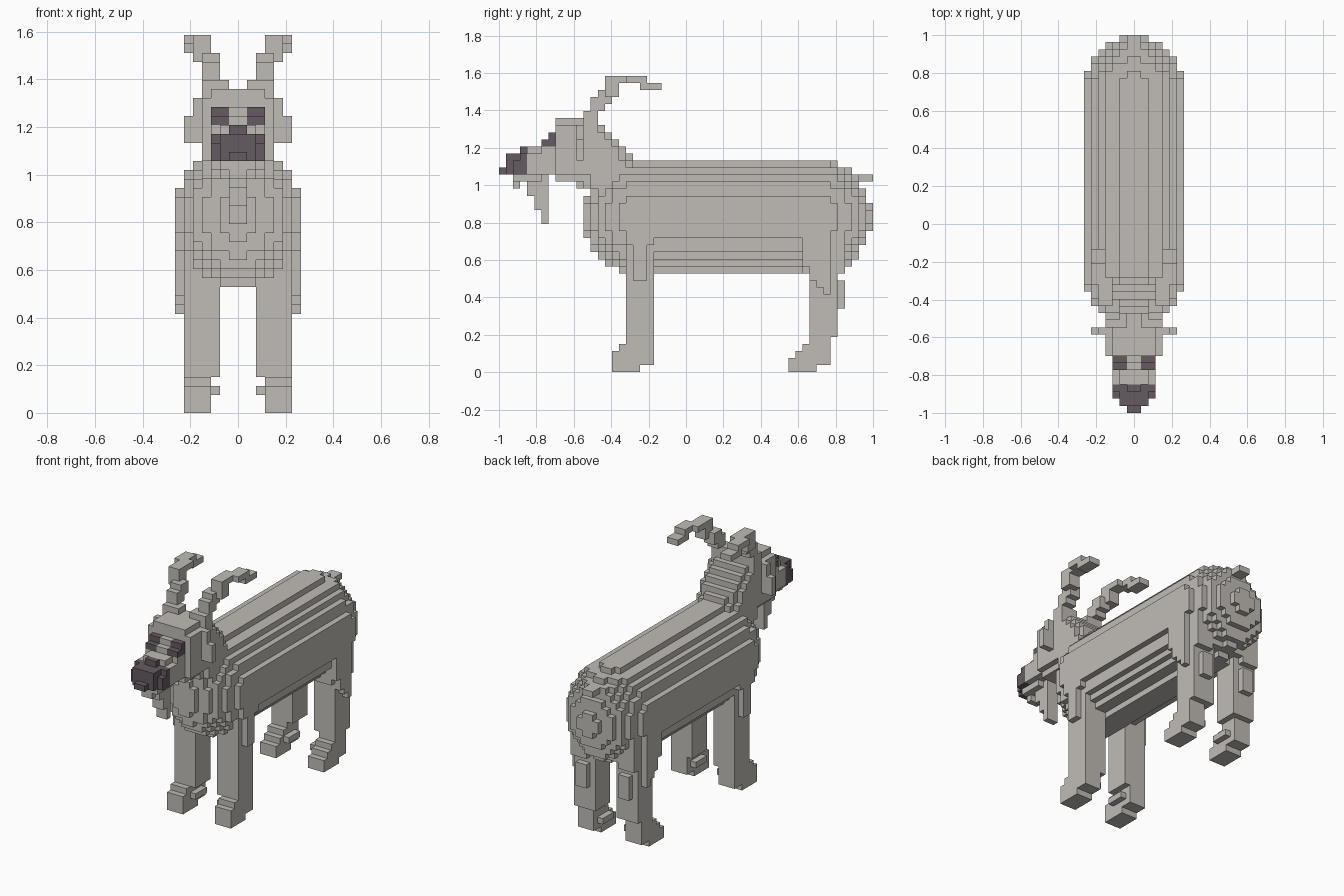
import bpy
import bmesh
from mathutils import Vector

LENGTH = 53              # blocks from nose to rump
UNIT = 2 / LENGTH

old = bpy.data.objects.get("Cube")
if old:
    bpy.data.objects.remove(old, do_unlink=True)


def material(name, rgb):
    mat = bpy.data.materials.new(name)
    mat.use_nodes = True
    colour = (*rgb, 1)
    mat.diffuse_color = colour
    mat.node_tree.nodes["Principled BSDF"].inputs["Base Color"].default_value = colour
    return mat


grey = material("warm grey", (.53, .505, .47))
dark = material("dark mauve", (.13, .105, .12))


def boxes(*ranges):
    """Blocks inside boxes given as x, y and z start/end pairs."""
    return {(x, y, z)
            for x0, x1, y0, y1, z0, z1 in ranges
            for x in range(x0, x1)
            for y in range(y0, y1)
            for z in range(z0, z1)}


def mirrored(blocks):
    return blocks | {(-1 - x, y, z) for x, y, z in blocks}


def build(name, blocks, mat):
    """Make one object from the outer skin of a set of blocks."""
    bm = bmesh.new()
    corners = {}

    def corner(p):
        key = tuple(round(c) for c in p)
        if key not in corners:
            x, y, z = key
            corners[key] = bm.verts.new((x * UNIT, y * UNIT - 1, z * UNIT))
        return corners[key]

    for block in sorted(blocks):
        middle = Vector(block) + Vector((.5, .5, .5))
        for axis in range(3):
            for sign in (-1, 1):
                near = list(block)
                near[axis] += sign
                if tuple(near) in blocks:
                    continue
                normal, u = Vector((0, 0, 0)), Vector((0, 0, 0))
                normal[axis] = sign / 2
                u[(axis + 1) % 3] = .5
                v = normal.cross(u) * 2
                centre = middle + normal
                bm.faces.new([corner(centre + a * u + b * v)
                              for a, b in ((-1, -1), (1, -1), (1, 1), (-1, 1))])
    mesh = bpy.data.meshes.new(name)
    bm.to_mesh(mesh)
    bm.free()
    mesh.materials.append(mat)
    obj = bpy.data.objects.new(name, mesh)
    bpy.context.collection.objects.link(obj)
    return obj


# Barrel body with rounded chest and rump
def in_body(x, y, z):
    front, back = 19.5, 45.5
    cap = max(0, front - y) / 7.4 + max(0, y - back) / 7.25
    return (x / 7) ** 2 + ((z - 22) / 8) ** 2 + cap ** 2 < 1


body = {b for b in boxes((-7, 7, 12, LENGTH, 14, 30))
        if in_body(*(c + .5 for c in b))}
build("body", body, grey)
build("tail", boxes((-1, 1, 49, 53, 27, 28)), grey)

# Neck: oval layers sloping back into the shoulders
neck = set()
for z in range(26, 36):
    back = min(49 - z, 20)
    centre, reach = (11 + back) / 2, (back - 11) / 2 + .2
    neck |= {(x, y, z) for x, y, _ in boxes((-5, 5, 11, 20, z, z + 1))
             if ((x + .5) / 4.3) ** 2 + ((y + .5 - centre) / reach) ** 2 < 1}
build("neck", neck, grey)

# Dark nose and eyes, kept apart from the grey head
nose = boxes((-3, 3, 2, 4, 28, 30), (-2, 2, 1, 4, 28, 31),
             (-1, 1, 0, 1, 28, 29), (-3, 3, 3, 4, 30, 31), (-1, 1, 3, 4, 31, 32))
eyes = mirrored(boxes((1, 3, 6, 7, 32, 33), (2, 3, 7, 8, 32, 34),
                      (1, 3, 7, 8, 33, 34), (2, 3, 8, 9, 33, 34)))
build("nose", nose, dark)
build("eyes", eyes, dark)

# Skull, stepped muzzle and jaw
head = boxes((-4, 4, 8, 13, 28, 35), (-3, 3, 8, 13, 27, 36),
             (-3, 3, 4, 8, 28, 31), (-2, 2, 4, 8, 28, 32),
             (-3, 3, 6, 8, 31, 33), (-3, 3, 7, 8, 33, 34),
             (-2, 2, 2, 6, 27, 28), (-1, 1, 2, 3, 26, 27))
build("head", head - eyes - nose, grey)
build("beard", boxes((-1, 1, 4, 5, 25, 27), (-1, 1, 5, 6, 23, 28),
                     (-1, 1, 6, 7, 21, 28)), grey)

# Ears
ears = mirrored(boxes((4, 6, 11, 12, 30, 33), (4, 5, 11, 12, 33, 35)))
build("ears", ears, grey)

# Horns: rise in steps, then sweep back and outward
horns = boxes((1, 4, 12, 14, 35, 37), (2, 4, 13, 15, 37, 39),
              (2, 4, 14, 16, 38, 40), (3, 5, 15, 17, 39, 42),
              (3, 5, 17, 19, 41, 42), (4, 6, 18, 21, 41, 42),
              (4, 6, 20, 23, 40, 41))
build("horns", mirrored(horns), grey)

# Front legs with shoulder ridge and stepped hoof
front_leg = boxes((2, 6, 18, 22, 4, 20), (6, 7, 19, 21, 13, 19),
                  (6, 7, 18, 22, 18, 20), (3, 6, 17, 22, 3, 4),
                  (3, 6, 16, 22, 1, 3), (2, 6, 18, 21, 2, 3),
                  (3, 6, 16, 20, 0, 1))
build("front_legs", mirrored(front_leg), grey)

# Hind legs with tapering haunch, hock and stepped hoof
hind_leg = boxes((2, 6, 44, 48, 5, 20), (3, 6, 43, 49, 14, 20),
                 (3, 5, 48, 49, 9, 13), (3, 6, 44, 47, 3, 5),
                 (3, 6, 43, 47, 2, 4), (2, 6, 43, 46, 2, 3),
                 (3, 6, 42, 47, 1, 3), (3, 6, 41, 45, 0, 2))
for step, bottom in enumerate((15, 13, 12, 11)):
    hind_leg |= boxes((6, 7, 43 + step, 44 + step, bottom, 20))
build("hind_legs", mirrored(hind_leg), grey)
